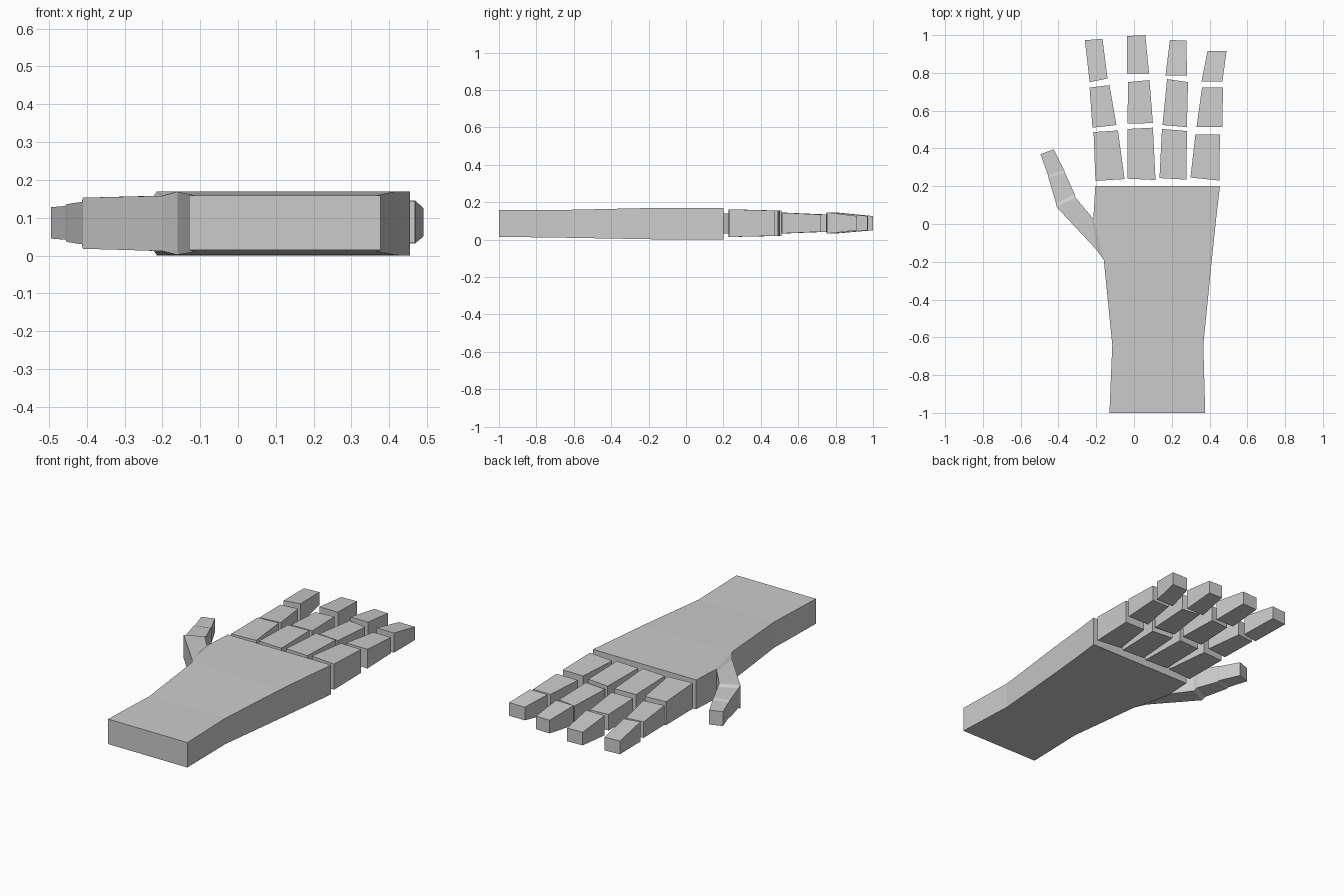
import bpy
import bmesh

skin = bpy.data.materials.new("light_grey")
skin.diffuse_color = (0.6, 0.6, 0.6, 1)


def loft(name, sections):
    """Skin a chain of box sections: (left xy, right xy, bottom z, top z)."""
    bm = bmesh.new()
    rings = []
    for (lx, ly), (rx, ry), lo, hi in sections:
        corners = [(lx, ly, lo), (rx, ry, lo), (rx, ry, hi), (lx, ly, hi)]
        rings.append([bm.verts.new(c) for c in corners])
    for a, b in zip(rings, rings[1:]):
        for i in range(4):
            j = (i + 1) % 4
            bm.faces.new((a[i], a[j], b[j], b[i]))
    bm.faces.new(rings[0][::-1])
    bm.faces.new(rings[-1])
    bmesh.ops.recalc_face_normals(bm, faces=bm.faces)
    mesh = bpy.data.meshes.new(name)
    bm.to_mesh(mesh)
    bm.free()
    mesh.materials.append(skin)
    obj = bpy.data.objects.new(name, mesh)
    bpy.context.collection.objects.link(obj)
    return obj


# Forearm, wrist and palm in one slab
loft("forearm_and_palm", [
    ((-0.13, -1.0), (0.377, -1.0), 0.015, 0.159),
    ((-0.115, -0.64), (0.367, -0.64), 0.01, 0.159),
    ((-0.16, -0.19), (0.412, -0.19), 0.002, 0.169),
    ((-0.215, 0.03), (0.435, 0.03), 0.0, 0.169),
    ((-0.205, 0.2), (0.455, 0.2), 0.0, 0.169),
])

# Thumb, with a short step down at each joint
loft("thumb", [
    ((-0.16, -0.19), (-0.215, 0.03), 0.002, 0.169),
    ((-0.20, -0.135), (-0.222, 0.035), 0.012, 0.158),
    ((-0.41, 0.09), (-0.31, 0.14), 0.018, 0.153),
    ((-0.413, 0.11), (-0.315, 0.16), 0.03, 0.142),
    ((-0.453, 0.245), (-0.365, 0.27), 0.036, 0.136),
    ((-0.456, 0.26), (-0.37, 0.285), 0.042, 0.131),
    ((-0.495, 0.37), (-0.425, 0.395), 0.045, 0.128),
])

# Heights of the two ends of each finger bone, from knuckle to tip
bone_heights = [
    ("knuckle_bone", (0.014, 0.162), (0.02, 0.155)),
    ("middle_bone", (0.033, 0.144), (0.042, 0.134)),
    ("tip_bone", (0.032, 0.146), (0.05, 0.126)),
]

# Per bone: near left, near right, far left, far right
fingers = {
    "index_finger": [
        ((-0.204, 0.228), (-0.05, 0.238), (-0.214, 0.487), (-0.085, 0.495)),
        ((-0.22, 0.51), (-0.093, 0.524), (-0.235, 0.722), (-0.13, 0.735)),
        ((-0.235, 0.751), (-0.14, 0.77), (-0.26, 0.973), (-0.167, 0.98)),
    ],
    "middle_finger": [
        ((-0.034, 0.24), (0.114, 0.233), (-0.034, 0.503), (0.1, 0.51)),
        ((-0.034, 0.532), (0.1, 0.534), (-0.032, 0.751), (0.082, 0.762)),
        ((-0.037, 0.796), (0.08, 0.796), (-0.037, 0.995), (0.06, 1.0)),
    ],
    "ring_finger": [
        ((0.135, 0.243), (0.278, 0.235), (0.148, 0.503), (0.28, 0.492)),
        ((0.151, 0.524), (0.28, 0.513), (0.175, 0.767), (0.286, 0.751)),
        ((0.167, 0.786), (0.28, 0.786), (0.19, 0.974), (0.278, 0.971)),
    ],
    "little_finger": [
        ((0.299, 0.246), (0.452, 0.23), (0.325, 0.474), (0.455, 0.474)),
        ((0.331, 0.513), (0.468, 0.513), (0.36, 0.722), (0.471, 0.722)),
        ((0.357, 0.754), (0.468, 0.754), (0.389, 0.915), (0.49, 0.915)),
    ],
}
for finger, bones in fingers.items():
    for (bone, near, far), (nl, nr, fl, fr) in zip(bone_heights, bones):
        loft(f"{finger}_{bone}", [(nl, nr, *near), (fl, fr, *far)])
